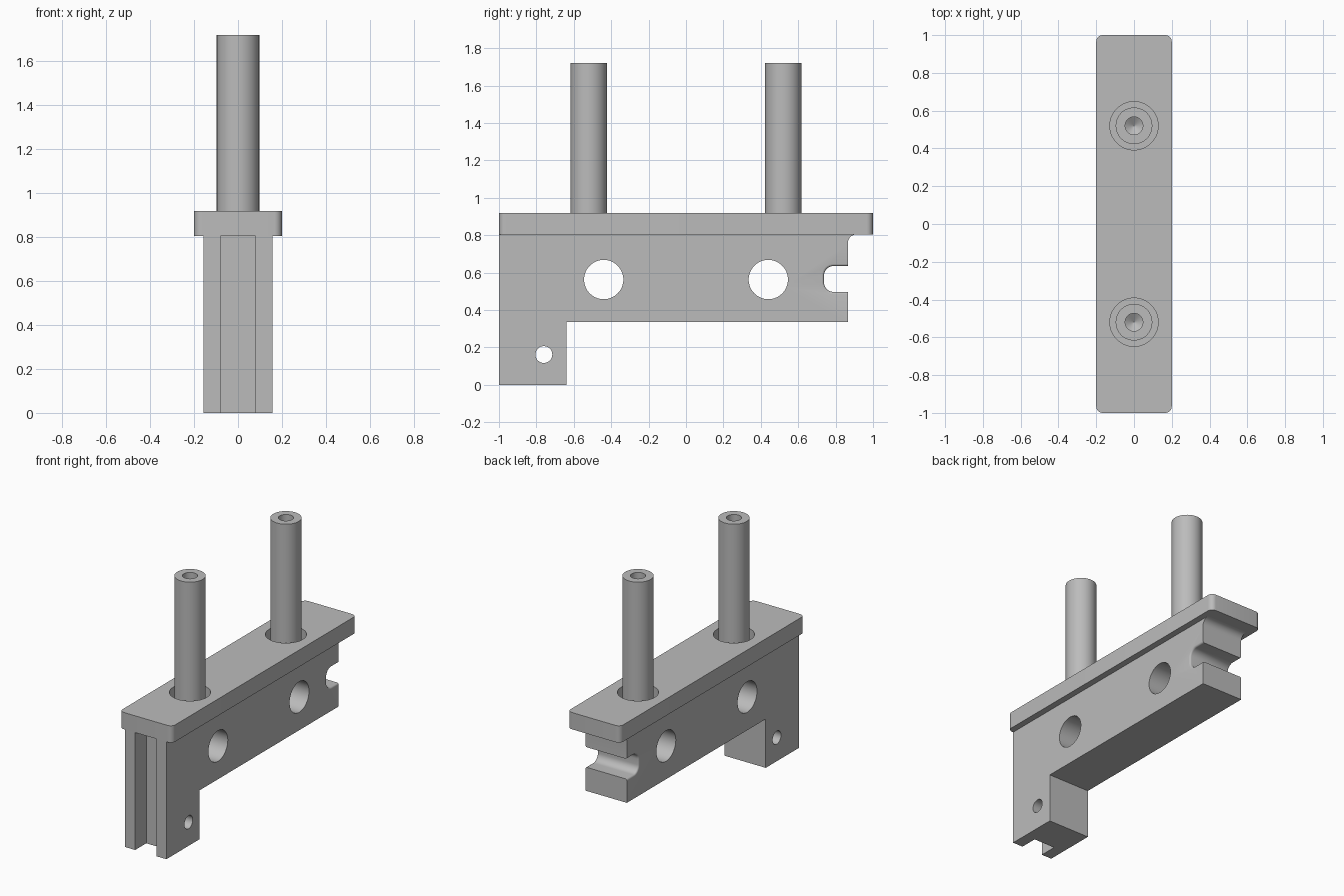
import bpy, bmesh, math
from mathutils import Matrix, Vector

if "Cube" in bpy.data.objects:
    bpy.data.objects.remove(bpy.data.objects["Cube"], do_unlink=True)

steel = bpy.data.materials.new("grey_steel")
steel.use_nodes = True
GREY = (0.5, 0.5, 0.5, 1)
steel.diffuse_color = GREY
steel.node_tree.nodes["Principled BSDF"].inputs["Base Color"].default_value = GREY

BODY_W, PLATE_W = 0.157, 0.2
PLATE_Z, PLATE_TOP, ROD_TOP = 0.805, 0.92, 1.72
ROD_Y = 0.52


def make(name, bm):
    bmesh.ops.recalc_face_normals(bm, faces=bm.faces)
    mesh = bpy.data.meshes.new(name)
    bm.to_mesh(mesh)
    bm.free()
    ob = bpy.data.objects.new(name, mesh)
    bpy.context.collection.objects.link(ob)
    mesh.materials.append(steel)
    return ob


def loft(name, rings):
    """Skin a list of equal-length closed rings and cap both ends."""
    bm = bmesh.new()
    loops = [[bm.verts.new(p) for p in ring] for ring in rings]
    n = len(loops[0])
    for a, b in zip(loops, loops[1:]):
        for i in range(n):
            j = (i + 1) % n
            bm.faces.new((a[i], a[j], b[j], b[i]))
    bm.faces.new(loops[0])
    bm.faces.new(loops[-1])
    return make(name, bm)


def extrude_x(name, profile, half):
    return loft(name, [[(x, y, z) for y, z in profile] for x in (-half, half)])


def box(name, lo, hi):
    lo, hi = Vector(lo), Vector(hi)
    bm = bmesh.new()
    bmesh.ops.create_cube(bm, size=1)
    bmesh.ops.scale(bm, vec=hi - lo, verts=bm.verts)
    bmesh.ops.translate(bm, vec=(lo + hi) / 2, verts=bm.verts)
    return make(name, bm)


def arc(cy, cz, r, start, end, steps=8):
    angles = [math.radians(start + (end - start) * i / steps) for i in range(steps + 1)]
    return [(cy + r * math.cos(a), cz + r * math.sin(a)) for a in angles]


def turned(name, levels, y, segs=64):
    """Vertical round solid from (radius, height) pairs."""
    return loft(name, [[(r * math.cos(math.tau * i / segs), y + r * math.sin(math.tau * i / segs), z)
                        for i in range(segs)] for r, z in levels])


def cross_pin(name, y, z, r):
    return extrude_x(name, arc(y, z, r, 0, 360, 64)[:-1], 0.4)


def cut(target, cutters):
    bpy.context.view_layer.objects.active = target
    for c in cutters:
        mod = target.modifiers.new("cut", "BOOLEAN")
        mod.operation, mod.solver, mod.object = "DIFFERENCE", "EXACT", c
        bpy.ops.object.modifier_apply(modifier=mod.name)
        bpy.data.objects.remove(c, do_unlink=True)


def smooth(ob):
    bpy.ops.object.select_all(action="DESELECT")
    ob.select_set(True)
    bpy.context.view_layer.objects.active = ob
    bpy.ops.object.shade_smooth_by_angle(angle=math.radians(30))


# L-shaped body with a fillet under the plate overhang
BACK, FIL = 0.865, 0.048
profile = [(-1, 0), (-0.64, 0), (-0.64, 0.335), (BACK, 0.335)]
profile += arc(BACK + FIL, PLATE_Z - FIL, FIL, 180, 90)
profile += [(-1, PLATE_Z)]
body = extrude_x("body", profile, BODY_W)


# Rounded notch in the back end, its side edges softened
def notch_ring(x, grow):
    r = 0.05 + grow
    low, high, deep = 0.497 - grow, 0.635 + grow, 0.738 - grow
    pts = [(1.1, low)] + arc(deep + r, low + r, r, 270, 180)
    pts += arc(deep + r, high - r, r, 180, 90) + [(1.1, high)]
    return [(x, y, z) for y, z in pts]


EDGE = 0.012
soft = [(BODY_W - EDGE * math.sin(a), EDGE * (1 - math.cos(a)))
        for a in (math.pi / 2 * i / 4 for i in range(5))]
side = [(BODY_W - EDGE + EDGE * math.sin(math.pi / 2 * i / 4),
         EDGE * (1 - math.cos(math.pi / 2 * i / 4))) for i in range(5)]
side += [(BODY_W + 0.05, EDGE)]
rings = [notch_ring(-x, g) for x, g in reversed(side)] + [notch_ring(x, g) for x, g in side]
notch = loft("notch_cutter", rings)

cut(body, [
    box("groove_cutter", (-0.08, -1.2, -0.2), (0.08, -0.88, 1.2)),
    cross_pin("front_hole_cutter", -0.44, 0.563, 0.105),
    cross_pin("back_hole_cutter", 0.44, 0.563, 0.105),
    cross_pin("leg_hole_cutter", -0.76, 0.162, 0.045),
    notch,
])
smooth(body)

# Top plate with rounded corners and a clearance bore around each rod
R = 0.035
outline = []
for sx, sy, start in ((1, 1, 0), (-1, 1, 90), (-1, -1, 180), (1, -1, 270)):
    outline += arc(sx * (PLATE_W - R), sy * (1 - R), R, start, start + 90)
plate = loft("top_plate", [[(x, y, z) for x, y in outline] for z in (PLATE_Z, PLATE_TOP)])
cut(plate, [turned("bore_cutter", [(0.128, PLATE_Z - 0.1), (0.128, PLATE_TOP + 0.1)], s * ROD_Y)
            for s in (-1, 1)])
smooth(plate)

# Two rods, each with a drilled hole in its top
for label, s in (("front", -1), ("back", 1)):
    rod = turned(label + "_rod", [(0.097, PLATE_Z), (0.097, ROD_TOP)], s * ROD_Y)
    cut(rod, [turned("drill_cutter", [(0.001, ROD_TOP - 0.28), (0.047, ROD_TOP - 0.25),
                                      (0.047, ROD_TOP + 0.1)], s * ROD_Y)])
    smooth(rod)
